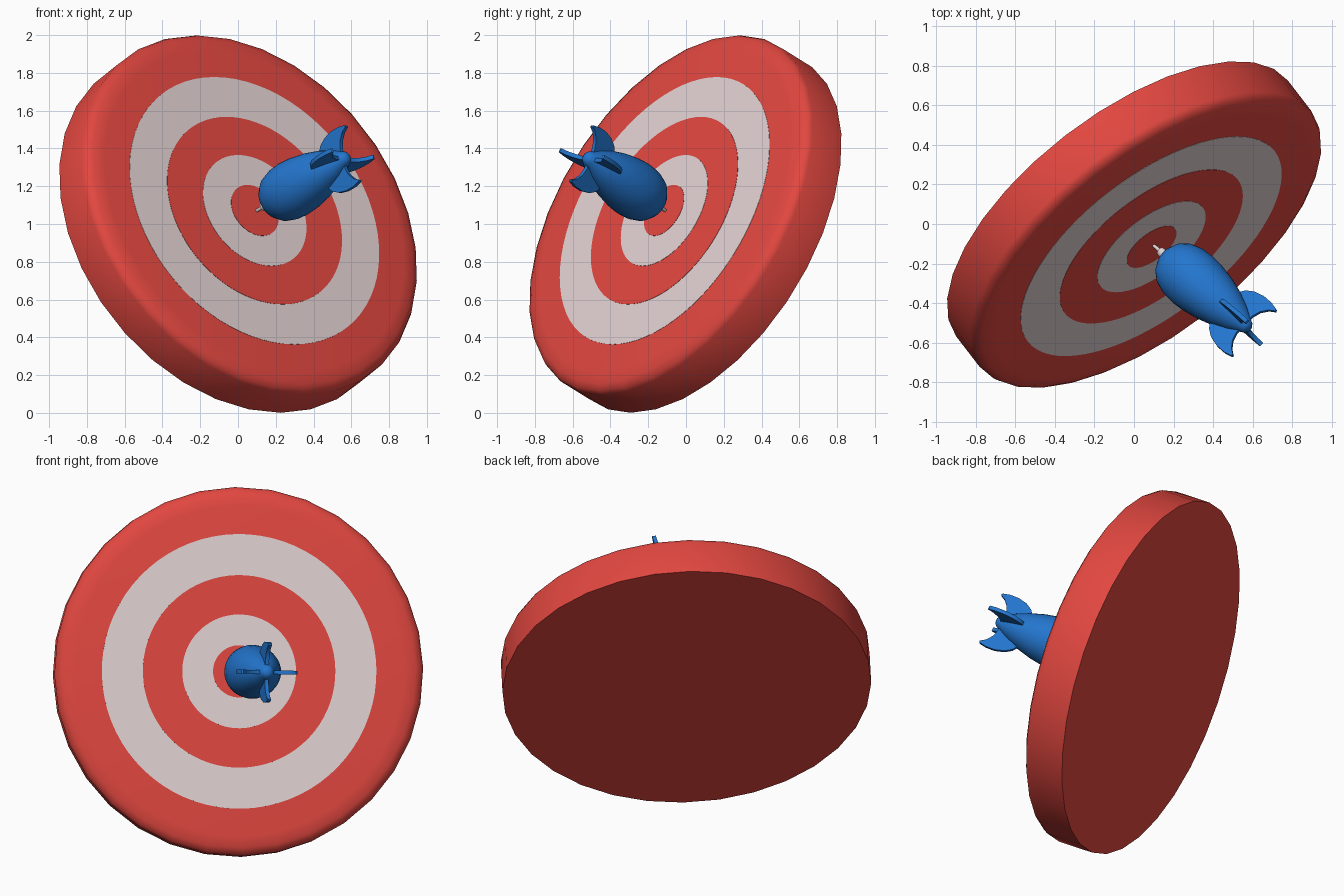
import bpy, bmesh, math
from mathutils import Matrix, Vector

if "Cube" in bpy.data.objects:
    bpy.data.objects.remove(bpy.data.objects["Cube"])

def material(name, rgb):
    m = bpy.data.materials.new(name)
    m.diffuse_color = (*rgb, 1)
    m.use_nodes = True
    m.node_tree.nodes["Principled BSDF"].inputs["Base Color"].default_value = m.diffuse_color
    return m

RED = material("red", (0.76, 0.063, 0.051))
WHITE = material("warm white", (0.76, 0.64, 0.65))
BLUE = material("blue", (0.017, 0.18, 0.62))

def frame(axis, origin, roll=0):
    """Matrix whose z is the axis and whose y points as far up as possible."""
    z = Vector(axis).normalized()
    x = Vector((0, 0, 1)).cross(z).normalized()
    m = Matrix((x, z.cross(x), z)).transposed().to_4x4()
    return Matrix.Translation(origin) @ m @ Matrix.Rotation(math.radians(roll), 4, 'Z')

def finish(name, bm, mat, matrix, angle=40):
    bmesh.ops.recalc_face_normals(bm, faces=bm.faces)
    me = bpy.data.meshes.new(name)
    bm.to_mesh(me)
    bm.free()
    me.transform(matrix)
    me.materials.append(mat)
    ob = bpy.data.objects.new(name, me)
    bpy.context.collection.objects.link(ob)
    bpy.ops.object.select_all(action='DESELECT')
    ob.select_set(True)
    bpy.context.view_layer.objects.active = ob
    bpy.ops.object.shade_smooth_by_angle(angle=math.radians(angle))
    return ob

def lathe(name, profile, sides, mat, matrix, angle=40):
    """Revolve (radius, height) points about z, closing both ends."""
    bm = bmesh.new()
    rings = [[bm.verts.new((r * math.cos(2 * math.pi * i / sides),
                            r * math.sin(2 * math.pi * i / sides), h))
              for i in range(sides)] for r, h in profile]
    for a, b in zip(rings, rings[1:]):
        for i in range(sides):
            j = (i + 1) % sides
            bm.faces.new((a[i], a[j], b[j], b[i]))
    bm.faces.new(rings[0])
    bm.faces.new(rings[-1])
    return finish(name, bm, mat, matrix, angle)

# Tilted target board with a rounded front rim
board = frame((0.547, -0.71, 0.442), (0, 0, 1))
lathe("target_board", [(1.06, -0.11), (1.06, 0.105), (1.048, 0.13), (1.015, 0.149),
                       (0.95, 0.158)], 32, RED, board)

# Painted rings, as thin stacked plates
for k, (r, mat) in enumerate([(0.789, WHITE), (0.553, RED), (0.327, WHITE), (0.15, RED)]):
    lathe(f"target_ring_{k + 1}", [(r, 0.157), (r, 0.1595 + 0.0015 * k)], 72, mat, board)

# Dart: needle, body and fins along one axis
dart = frame((0.687, -0.60, 0.408), (0.09, -0.10, 1.065), -7)
lathe("dart_needle", [(0.007, -0.03), (0.010, 0.055), (0.022, 0.06), (0.028, 0.12)], 16, WHITE, dart)
lathe("dart_body", [(0.02, 0.095), (0.06, 0.105), (0.1, 0.132), (0.132, 0.175), (0.15, 0.235),
                    (0.155, 0.3), (0.15, 0.37), (0.134, 0.46), (0.108, 0.55), (0.075, 0.63),
                    (0.04, 0.69), (0.033, 0.705), (0.018, 0.718)], 32, BLUE, dart, 60)

# Four swept tail fins: (radius, height) outline, extruded to thickness
FIN = [(0.02, 0.53), (0.1, 0.535), (0.135, 0.56), (0.16, 0.6), (0.174, 0.655), (0.174, 0.71),
       (0.165, 0.752), (0.155, 0.757), (0.135, 0.725), (0.1, 0.698), (0.06, 0.685), (0.02, 0.685)]
T = 0.011
for k in range(4):
    bm = bmesh.new()
    face = bm.faces.new([bm.verts.new((r, -T, h)) for r, h in FIN])
    ext = bmesh.ops.extrude_face_region(bm, geom=[face])
    bmesh.ops.translate(bm, vec=(0, 2 * T, 0),
                        verts=[v for v in ext["geom"] if isinstance(v, bmesh.types.BMVert)])
    finish(f"dart_fin_{k + 1}", bm, BLUE, dart @ Matrix.Rotation(k * math.pi / 2, 4, 'Z'))
